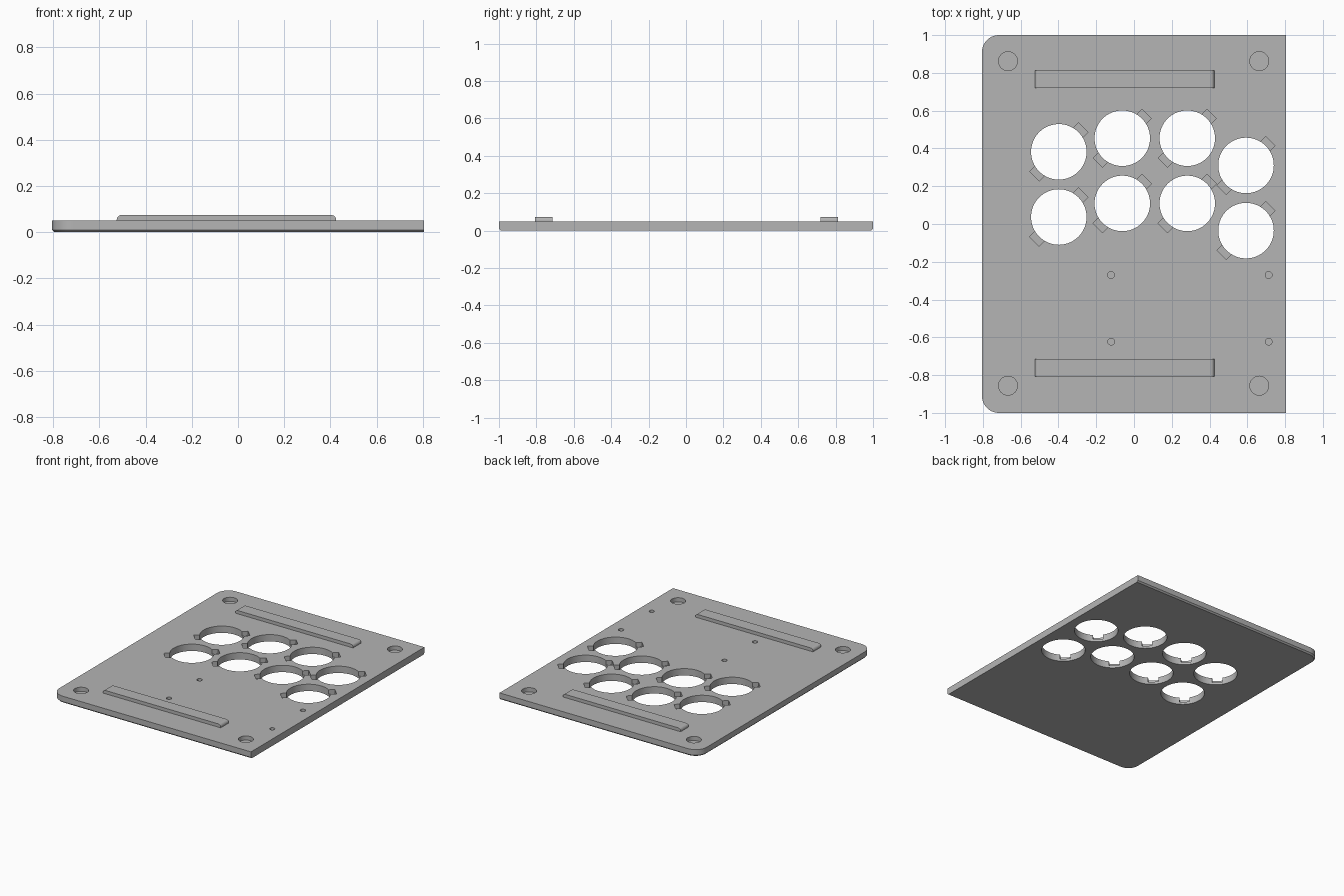
import bpy, bmesh, math
from mathutils import Matrix

if "Cube" in bpy.data.objects:
    bpy.data.objects.remove(bpy.data.objects["Cube"])

TOP = 0.05          # plate thickness
HX, HY = 0.805, 1.0  # half sizes
R, CH = 0.09, 0.01   # corner radius, lower edge bevel

grey = bpy.data.materials.new("plain_grey")
grey.diffuse_color = (0.46, 0.46, 0.46, 1)
grey.use_nodes = True
grey.node_tree.nodes["Principled BSDF"].inputs["Base Color"].default_value = grey.diffuse_color


def to_object(name, bm):
    bmesh.ops.recalc_face_normals(bm, faces=bm.faces)
    me = bpy.data.meshes.new(name)
    bm.to_mesh(me)
    bm.free()
    ob = bpy.data.objects.new(name, me)
    me.materials.append(grey)
    bpy.context.collection.objects.link(ob)
    return ob


def outline(inset):
    """Plate outline, rounded on the left; inset on every side but the right."""
    hy, r = HY - inset, R - inset
    cx, cy = -HX + R, HY - R
    pts = [(HX, -hy), (HX, hy)]
    for sign, start in ((1, 90), (-1, 180)):
        for i in range(13):
            a = math.radians(start + 90 * i / 12)
            pts.append((cx + r * math.cos(a), sign * cy + r * math.sin(a)))
    return pts


# Plate body: lofted through three outlines, bevelled along the lower edge
bm = bmesh.new()
rings = [[bm.verts.new((x, y, z)) for x, y in outline(d)]
         for z, d in ((0, CH), (CH, 0), (TOP, 0))]
bm.faces.new(rings[0])
bm.faces.new(rings[-1])
for lo, hi in zip(rings, rings[1:]):
    for i in range(len(lo)):
        j = (i + 1) % len(lo)
        bm.faces.new((lo[i], lo[j], hi[j], hi[i]))
plate = to_object("panel_plate", bm)

cutters = []


def cut(ob):
    ob.hide_render = True
    m = plate.modifiers.new("cut", 'BOOLEAN')
    m.operation, m.solver, m.object = 'DIFFERENCE', 'EXACT', ob
    cutters.append(ob)


def round_cutter(x, y, r, floor, sides):
    bm = bmesh.new()
    h = 0.1 - floor
    bmesh.ops.create_cone(bm, cap_ends=True, segments=sides, radius1=r, radius2=r, depth=h,
                          matrix=Matrix.Translation((x, y, floor + h / 2)))
    cut(to_object("round_cutter", bm))


def notch_cutter(x, y):
    bm = bmesh.new()
    floor = 0.018
    h = 0.1 - floor
    bmesh.ops.create_cube(bm, size=1, matrix=Matrix.Translation((x, y, floor + h / 2))
                          @ Matrix.Rotation(math.radians(45), 4, 'Z')
                          @ Matrix.Diagonal((0.366, 0.07, h, 1)))
    cut(to_object("notch_cutter", bm))


# Button holes: four columns of two, each with diagonal clip notches
for x, y in ((-0.398, 0.382), (-0.062, 0.454), (0.282, 0.454), (0.593, 0.31)):
    for yy in (y, y - 0.345):
        round_cutter(x, yy, 0.147, -0.05, 64)
        notch_cutter(x, yy)

# Blind corner magnet pockets and small screw holes
for x in (-0.667, 0.663):
    for y in (-0.856, 0.862):
        round_cutter(x, y, 0.05, 0.02, 40)
for x in (-0.121, 0.713):
    for y in (-0.623, -0.27):
        round_cutter(x, y, 0.018, 0.02, 24)

# Apply cuts and remove the cutters
bpy.context.view_layer.objects.active = plate
plate.select_set(True)
for m in list(plate.modifiers):
    bpy.ops.object.modifier_apply(modifier=m.name)
for c in cutters:
    bpy.data.objects.remove(c, do_unlink=True)
bpy.ops.object.shade_smooth_by_angle(angle=math.radians(30))


# Raised bars with rounded upper ends
def bar(name, y0, y1, x0=-0.525, x1=0.425, z0=TOP, z1=0.074, r=0.02):
    prof = [(x0, z0)]
    for cx, start in ((x0 + r, 180), (x1 - r, 90)):
        for i in range(7):
            a = math.radians(start - 90 * i / 6)
            prof.append((cx + r * math.cos(a), z1 - r + r * math.sin(a)))
    prof.append((x1, z0))
    bm = bmesh.new()
    f = bm.faces.new([bm.verts.new((x, y0, z)) for x, z in prof])
    ext = bmesh.ops.extrude_face_region(bm, geom=[f])
    bmesh.ops.translate(bm, vec=(0, y1 - y0, 0),
                        verts=[v for v in ext["geom"] if isinstance(v, bmesh.types.BMVert)])
    return to_object(name, bm)


for name, y0, y1 in (("rear_bar", 0.719, 0.812), ("front_bar", -0.807, -0.714)):
    bar(name, y0, y1)
